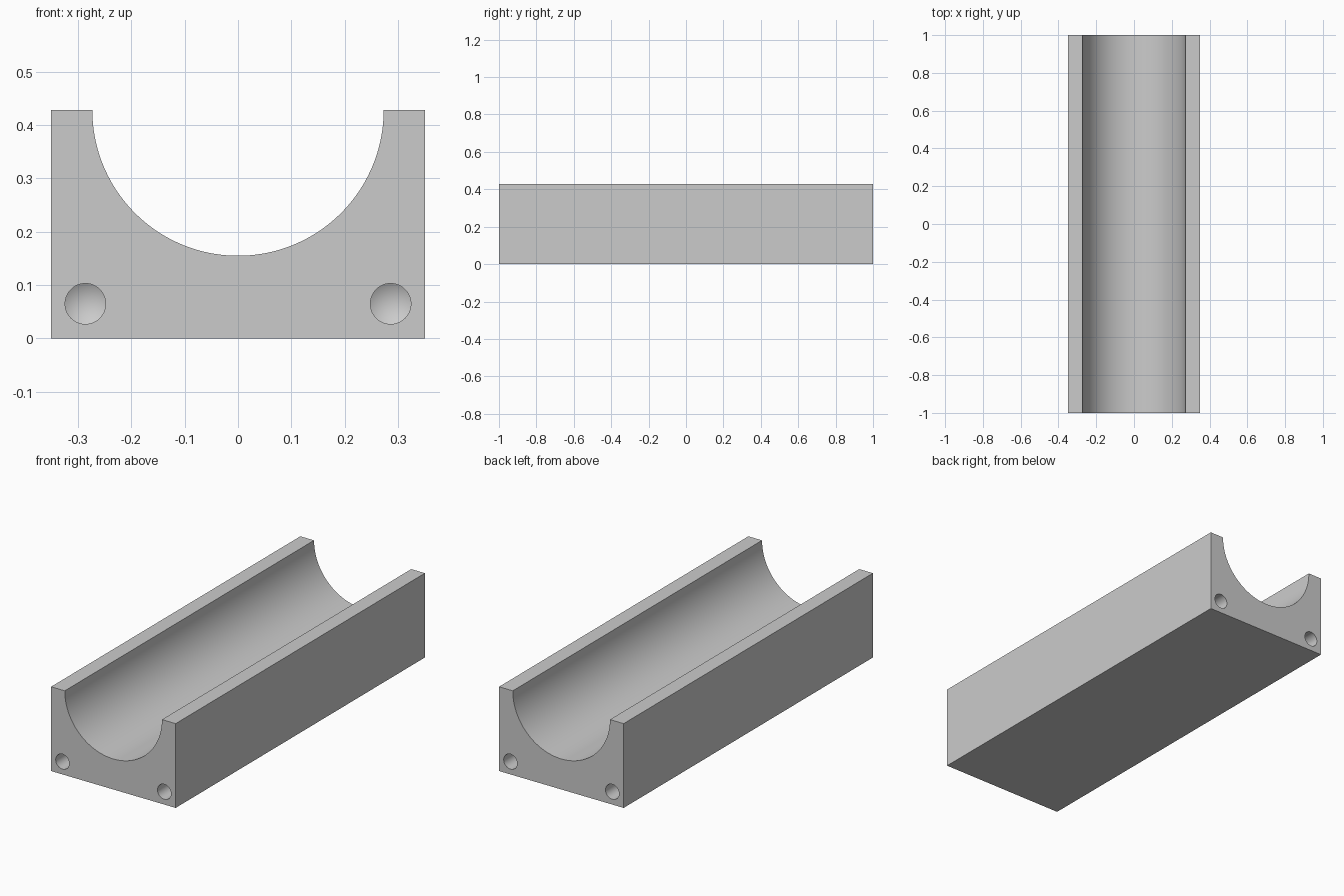
import bpy
import bmesh
from math import cos, sin, pi, tan, radians

cube = bpy.data.objects.get("Cube")
if cube:
    bpy.data.objects.remove(cube, do_unlink=True)

HALF_W, HALF_L, HEIGHT = 0.35, 1.0, 0.428
GROOVE_R = 0.273
HOLE_X, HOLE_Z, HOLE_R, HOLE_DEPTH = 0.286, 0.065, 0.038, 0.25

grey = bpy.data.materials.new("satin grey")
grey.use_nodes = True
grey.diffuse_color = (0.6, 0.6, 0.6, 1)
grey.node_tree.nodes["Principled BSDF"].inputs["Base Color"].default_value = (0.6, 0.6, 0.6, 1)


def make_object(name, bm):
    bmesh.ops.recalc_face_normals(bm, faces=bm.faces)
    mesh = bpy.data.meshes.new(name)
    bm.to_mesh(mesh)
    bm.free()
    mesh.materials.append(grey)
    obj = bpy.data.objects.new(name, mesh)
    bpy.context.collection.objects.link(obj)
    return obj


# Cradle block: rectangular profile with a half-round groove, extruded lengthwise
steps = 96
profile = [(-HALF_W, 0), (HALF_W, 0), (HALF_W, HEIGHT)]
profile += [(GROOVE_R * cos(pi * i / steps), HEIGHT - GROOVE_R * sin(pi * i / steps))
            for i in range(steps + 1)]
profile.append((-HALF_W, HEIGHT))
bm = bmesh.new()
face = bm.faces.new([bm.verts.new((x, -HALF_L, z)) for x, z in profile])
extruded = bmesh.ops.extrude_face_region(bm, geom=[face])["geom"]
bmesh.ops.translate(bm, vec=(0, 2 * HALF_L, 0),
                    verts=[v for v in extruded if isinstance(v, bmesh.types.BMVert)])
block = make_object("cradle_block", bm)

# Drill shapes: cylinder with a conical tip, two at each end
sides = 48
tip = HOLE_R / tan(radians(59))
bm = bmesh.new()
for end in (-1, 1):
    for side in (-1, 1):
        rings = [[bm.verts.new((side * HOLE_X + HOLE_R * cos(2 * pi * i / sides),
                                end * y,
                                HOLE_Z + HOLE_R * sin(2 * pi * i / sides)))
                  for i in range(sides)]
                 for y in (HALF_L + 0.05, HALF_L - HOLE_DEPTH)]
        point = bm.verts.new((side * HOLE_X, end * (HALF_L - HOLE_DEPTH - tip), HOLE_Z))
        bm.faces.new(rings[0])
        for i in range(sides):
            j = (i + 1) % sides
            bm.faces.new((rings[0][i], rings[0][j], rings[1][j], rings[1][i]))
            bm.faces.new((rings[1][i], rings[1][j], point))
drill = make_object("end_hole_cutter", bm)
drill.hide_render = True

# Cut the blind holes, then discard the cutter
cut = block.modifiers.new("end holes", "BOOLEAN")
cut.operation = "DIFFERENCE"
cut.solver = "EXACT"
cut.object = drill
bpy.ops.object.select_all(action="DESELECT")
block.select_set(True)
bpy.context.view_layer.objects.active = block
bpy.ops.object.modifier_apply(modifier=cut.name)
bpy.data.objects.remove(drill, do_unlink=True)

# Smooth groove and holes, crisp edges
bpy.ops.object.shade_smooth_by_angle(angle=radians(30))
